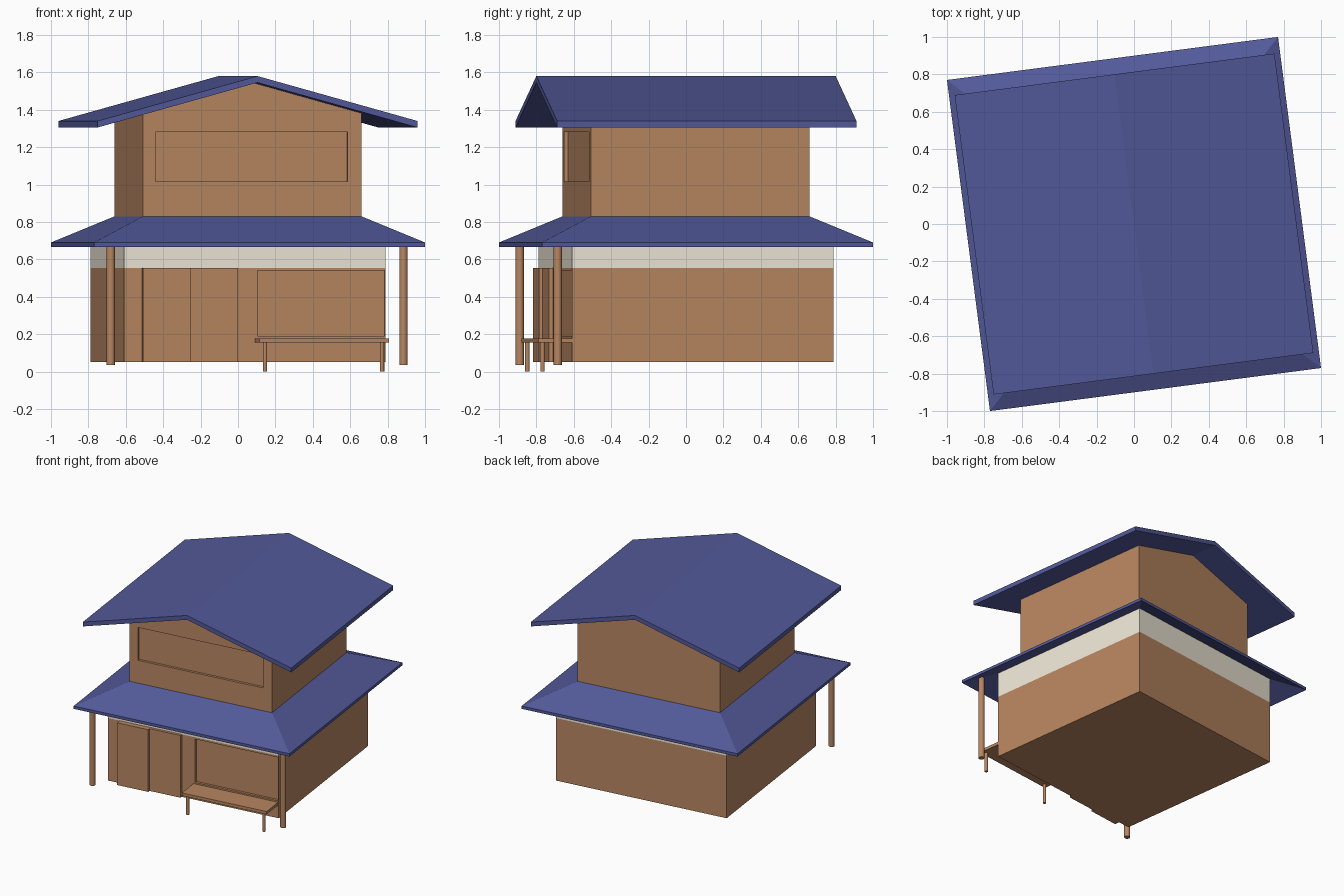
import bpy, bmesh, math
from mathutils import Matrix, Vector

if "Cube" in bpy.data.objects:
    bpy.data.objects.remove(bpy.data.objects["Cube"])

# The whole house is turned slightly about z
TURN = Matrix.Rotation(math.radians(7.4), 4, 'Z')


def material(name, rgb):
    m = bpy.data.materials.new(name)
    m.diffuse_color = (*rgb, 1)
    m.use_nodes = True
    m.node_tree.nodes["Principled BSDF"].inputs["Base Color"].default_value = m.diffuse_color
    return m


WOOD = material("wood", (0.48, 0.24, 0.12))
ROOF = material("roof_blue", (0.085, 0.10, 0.32))
PLASTER = material("plaster", (0.87, 0.81, 0.69))


def finish(name, bm, mat):
    bmesh.ops.recalc_face_normals(bm, faces=bm.faces)
    me = bpy.data.meshes.new(name)
    bm.to_mesh(me)
    bm.free()
    ob = bpy.data.objects.new(name, me)
    ob.matrix_world = TURN
    me.materials.append(mat)
    bpy.context.collection.objects.link(ob)
    return ob


def box(name, x0, x1, y0, y1, z0, z1, mat):
    bm = bmesh.new()
    size = Matrix.Diagonal((x1 - x0, y1 - y0, z1 - z0, 1))
    mid = Matrix.Translation(((x0 + x1) / 2, (y0 + y1) / 2, (z0 + z1) / 2))
    bmesh.ops.create_cube(bm, size=1, matrix=mid @ size)
    return finish(name, bm, mat)


def rod(name, x, y, z0, z1, r, mat, sides=16):
    bm = bmesh.new()
    bmesh.ops.create_cone(bm, cap_ends=True, segments=sides, radius1=r, radius2=r,
                          depth=z1 - z0, matrix=Matrix.Translation((x, y, (z0 + z1) / 2)))
    for f in bm.faces:
        f.smooth = len(f.verts) == 4
    for e in bm.edges:
        e.smooth = all(f.smooth for f in e.link_faces)
    return finish(name, bm, mat)


def extrude_y(name, profile, half, mat):
    bm = bmesh.new()
    face = bm.faces.new([bm.verts.new((x, -half, z)) for x, z in profile])
    ext = bmesh.ops.extrude_face_region(bm, geom=[face])
    verts = [v for v in ext["geom"] if isinstance(v, bmesh.types.BMVert)]
    bmesh.ops.translate(bm, verts=verts, vec=Vector((0, 2 * half, 0)))
    if face.is_valid and not any(len(e.link_faces) > 1 for e in face.edges):
        bm.faces.remove(face)
    return finish(name, bm, mat)


def square_ring(name, section, mat):
    # sweep a closed section (half width, z) round a square
    bm = bmesh.new()
    corners = [(-1, -1), (1, -1), (1, 1), (-1, 1)]
    loops = [[bm.verts.new((sx * h, sy * h, z)) for sx, sy in corners] for h, z in section]
    for i, a in enumerate(loops):
        b = loops[(i + 1) % len(loops)]
        for k in range(4):
            j = (k + 1) % 4
            bm.faces.new((a[k], a[j], b[j], b[k]))
    return finish(name, bm, mat)


def recess(wall, name, *bounds):
    cutter = box(name, *bounds, WOOD)
    cutter.hide_render = True
    cutter.hide_viewport = True
    mod = wall.modifiers.new("recess", 'BOOLEAN')
    mod.operation = 'DIFFERENCE'
    mod.solver = 'EXACT'
    mod.object = cutter


# Ground floor
L = 0.705
lower = box("lower_walls", -L, L, -L, L, 0.05, 0.555, WOOD)
recess(lower, "lower_window_cutter", 0.014, 0.70, -0.8, -L + 0.02, 0.19, 0.54)
box("plaster_band", -L, L, -L, L, 0.555, 0.76, PLASTER)

# Sliding doors, one slightly in front of the other
box("left_sliding_door", -0.609, -0.352, -0.747, -0.70, 0.052, 0.555, WOOD)
box("right_sliding_door", -0.352, -0.095, -0.727, -0.70, 0.052, 0.555, WOOD)

# Skirt roof round the ground floor
square_ring("lower_roof", [(0.8925, 0.667), (0.8925, 0.69), (0.585, 0.832), (0.585, 0.809)], ROOF)

# Upper floor with gable ends
U = 0.589
upper = extrude_y("upper_walls", [(-U, 0.80), (U, 0.80), (U, 1.384), (0, 1.548), (-U, 1.384)], U, WOOD)
recess(upper, "upper_window_cutter", -0.52, 0.515, -0.7, -U + 0.02, 1.015, 1.28)

# Gable roof
E = 0.862
extrude_y("upper_roof", [(-E, 1.305), (0, 1.545), (E, 1.305), (E, 1.34), (0, 1.58), (-E, 1.34)], 0.807, ROOF)

# Porch posts
for side, s in (("left", -1), ("right", 1)):
    rod(side + "_porch_post", s * 0.789, -0.794, 0.035, 0.71, 0.022, WOOD)

# Bench under the window
box("bench_seat", 0.0, 0.70, -0.887, -0.70, 0.155, 0.178, WOOD)
for side, x in (("left", 0.034), ("right", 0.665)):
    rod(side + "_bench_leg", x, -0.86, 0.0, 0.16, 0.012, WOOD, 12)
